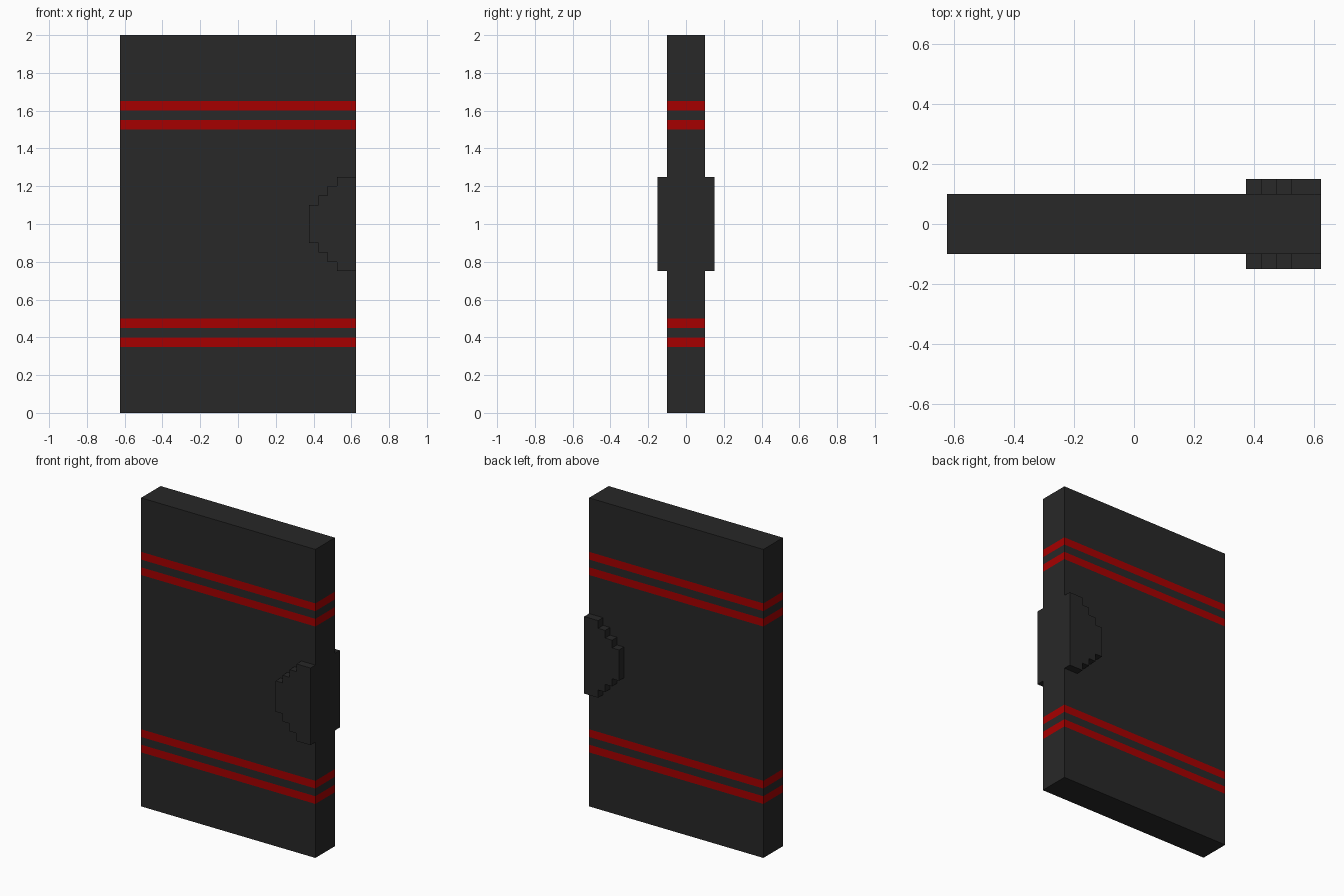
import bpy
import bmesh
from mathutils import Vector

cube = bpy.data.objects.get("Cube")
if cube:
    bpy.data.objects.remove(cube, do_unlink=True)


def make_material(name, color):
    mat = bpy.data.materials.new(name)
    mat.use_nodes = True
    mat.diffuse_color = color
    mat.node_tree.nodes["Principled BSDF"].inputs["Base Color"].default_value = color
    return mat


CHARCOAL = make_material("charcoal", (0.021, 0.021, 0.021, 1))
RED = make_material("dark_red", (0.38, 0.0, 0.0, 1))

HALF_W, HALF_D, HEIGHT = 0.625, 0.10, 2.0
STRIPES = [(0.35, 0.40), (0.45, 0.50), (1.50, 1.55), (1.60, 1.65)]


def add_object(name, bm, materials):
    bmesh.ops.recalc_face_normals(bm, faces=bm.faces)
    mesh = bpy.data.meshes.new(name)
    bm.to_mesh(mesh)
    bm.free()
    for mat in materials:
        mesh.materials.append(mat)
    obj = bpy.data.objects.new(name, mesh)
    bpy.context.collection.objects.link(obj)


# Slab, cut at the stripe edges and coloured by height
bm = bmesh.new()
bmesh.ops.create_cube(bm, size=1)
for v in bm.verts:
    v.co = Vector((v.co.x * 2 * HALF_W, v.co.y * 2 * HALF_D, (v.co.z + 0.5) * HEIGHT))
for z in (edge for stripe in STRIPES for edge in stripe):
    bmesh.ops.bisect_plane(bm, geom=bm.verts[:] + bm.edges[:] + bm.faces[:],
                           plane_co=(0, 0, z), plane_no=(0, 0, 1))
for f in bm.faces:
    z = f.calc_center_median().z
    f.material_index = int(any(lo < z < hi for lo, hi in STRIPES))
add_object("slab", bm, [CHARCOAL, RED])

# Stepped half-round raised plates, flush with the left edge
STEPS = [(0.525, 0.25), (0.475, 0.20), (0.425, 0.15), (0.375, 0.10)]
upper = [(HALF_W, 0.25)]
for i, (x, h) in enumerate(STEPS):
    upper.append((x, h))
    if i + 1 < len(STEPS):
        upper.append((x, STEPS[i + 1][1]))
profile = upper + [(x, -h) for x, h in reversed(upper)]

for name, side in (("front_plate", -1), ("back_plate", 1)):
    bm = bmesh.new()
    face = bm.faces.new([bm.verts.new((x, side * HALF_D, 1 + h)) for x, h in profile])
    result = bmesh.ops.extrude_face_region(bm, geom=[face], use_keep_orig=True)
    moved = [g for g in result["geom"] if isinstance(g, bmesh.types.BMVert)]
    bmesh.ops.translate(bm, verts=moved, vec=(0, side * 0.05, 0))
    add_object(name, bm, [CHARCOAL])
